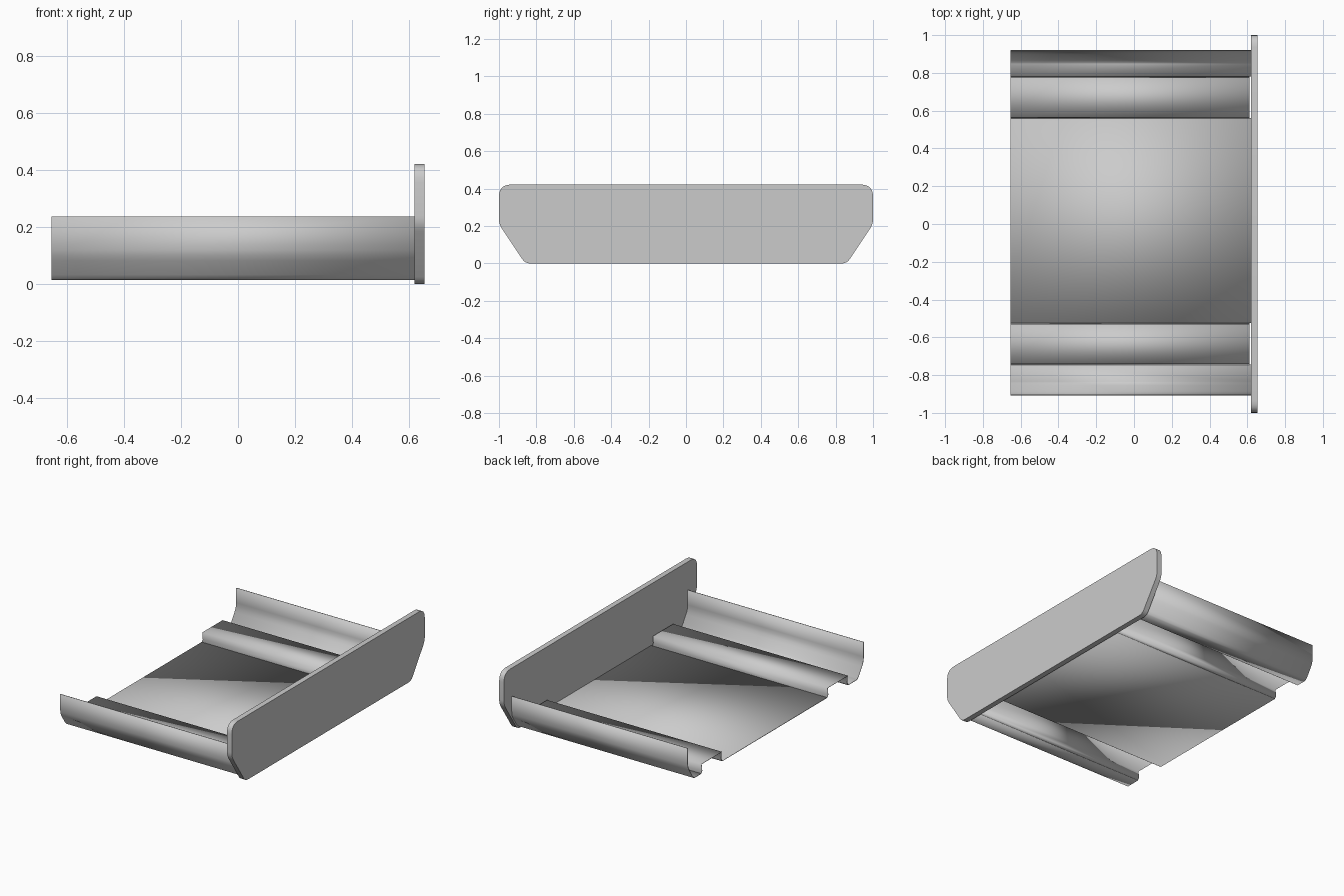
import bpy, bmesh, math
from mathutils import Vector

if "Cube" in bpy.data.objects:
    bpy.data.objects.remove(bpy.data.objects["Cube"])

X0, X1 = -0.655, 0.655      # overall length
PLATE_X = 0.62              # inner face of end plate


def finish(bm, name):
    me = bpy.data.meshes.new(name)
    bm.to_mesh(me)
    bm.free()
    ob = bpy.data.objects.new(name, me)
    bpy.context.collection.objects.link(ob)
    bpy.context.view_layer.objects.active = ob
    ob.select_set(True)
    bpy.ops.object.shade_smooth_by_angle(angle=math.radians(35))
    ob.select_set(False)
    return ob


def sheet(name, profile, x_end):
    """Thin sheet: a y-z profile swept along x."""
    bm = bmesh.new()
    a = [bm.verts.new((X0, y, z)) for y, z in profile]
    b = [bm.verts.new((x_end, y, z)) for y, z in profile]
    for i in range(len(profile) - 1):
        bm.faces.new((a[i], b[i], b[i + 1], a[i + 1]))
    ob = finish(bm, name)
    mod = ob.modifiers.new("thickness", 'SOLIDIFY')
    mod.thickness = 0.004
    mod.offset = 0
    return ob


def rounded(corners, steps=6):
    """Round each (y, z, radius) corner with a quadratic curve."""
    out = []
    n = len(corners)
    for i, (y, z, r) in enumerate(corners):
        p = Vector((y, z))
        u = p + (Vector(corners[i - 1][:2]) - p).normalized() * r
        v = p + (Vector(corners[(i + 1) % n][:2]) - p).normalized() * r
        for k in range(steps + 1):
            t = k / steps
            out.append((1 - t) ** 2 * u + 2 * t * (1 - t) * p + t * t * v)
    return out


# End plate: wide panel with chamfered lower corners and rounded top
half = [(0.86, 0, 0.03), (1, 0.21, 0.03), (1, 0.422, 0.065)]
outline = half + [(-y, z, r) for y, z, r in reversed(half)]
bm = bmesh.new()
face = bm.faces.new([bm.verts.new((PLATE_X, p.x, p.y)) for p in rounded(outline)])
ext = bmesh.ops.extrude_face_region(bm, geom=[face])
bmesh.ops.translate(bm, vec=(X1 - PLATE_X, 0, 0),
                    verts=[g for g in ext['geom'] if isinstance(g, bmesh.types.BMVert)])
bmesh.ops.recalc_face_normals(bm, faces=bm.faces)
finish(bm, "end_plate")

# Floor sheet between the ribs
Z = 0.017
C = 0.0175                  # centre line of the rib pattern
sheet("floor_panel", [(C - 0.5425, Z), (C + 0.5425, Z)], X1 - 0.002)

for side, s, wall in (("back", 1, 0.918), ("front", -1, 0.905)):
    # Raised rib with pinched feet
    rib = [(0.5425, Z), (0.555, 0.032), (0.549, 0.078),
           (0.757, 0.078), (0.751, 0.032), (0.7625, Z)]
    sheet(side + "_rib", [(C + s * y, z) for y, z in rib], 0.612)
    # Curved outer side wall
    side_wall = [(C + s * 0.7625, Z)] + [(s * (wall - d), z) for d, z in (
        (0.07, Z), (0.062, 0.021), (0.05, 0.034), (0.018, 0.083),
        (0.007, 0.102), (0.002, 0.12), (0, 0.14), (0, 0.237))]
    sheet(side + "_side_wall", side_wall, X1 - 0.002)
